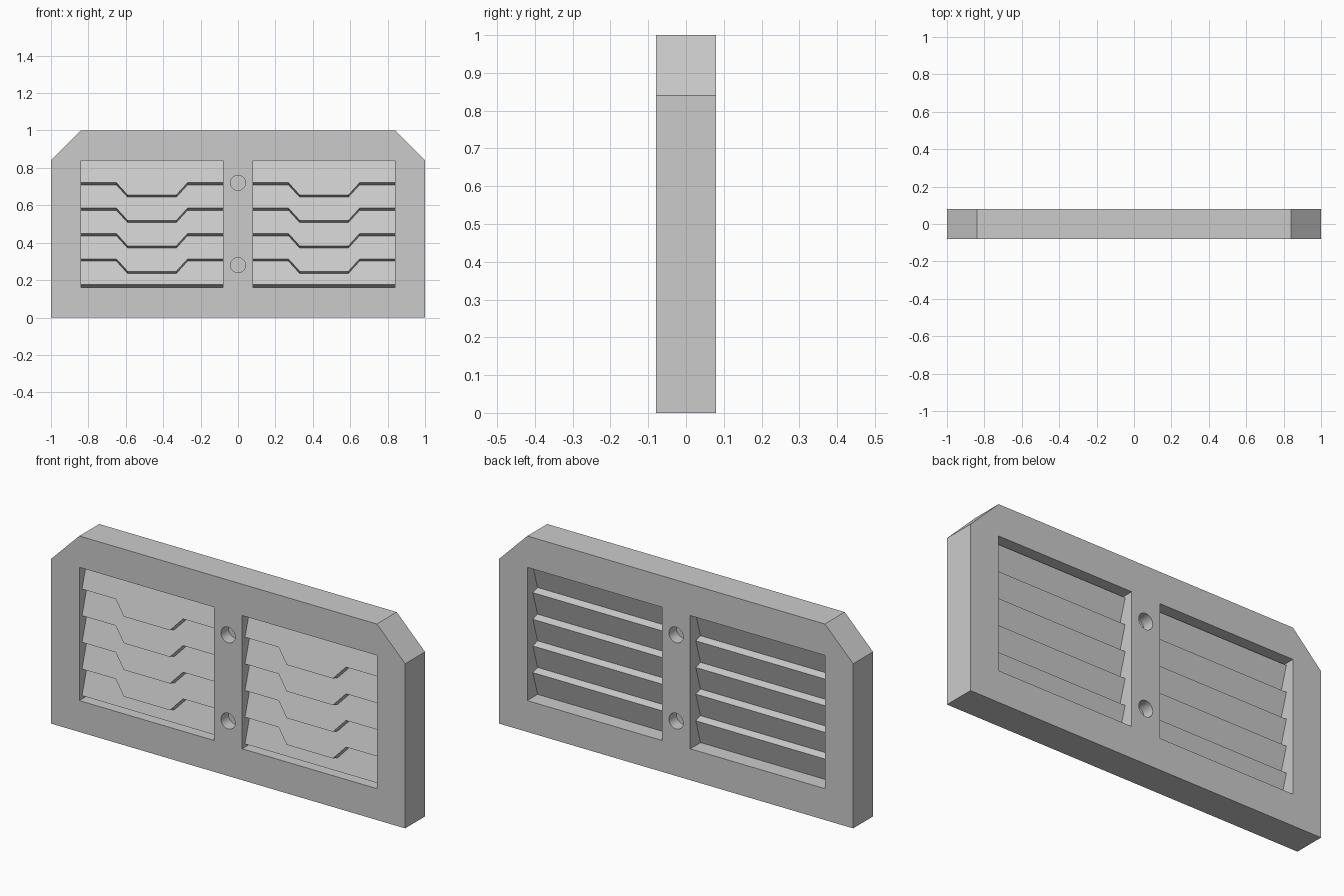
import bpy, bmesh, math
from mathutils import Matrix

cube = bpy.data.objects.get("Cube")
if cube:
    bpy.data.objects.remove(cube, do_unlink=True)

GREY = (0.6, 0.6, 0.6, 1.0)
grey = bpy.data.materials.new("plain grey")
grey.use_nodes = True
grey.diffuse_color = GREY
grey.node_tree.nodes["Principled BSDF"].inputs["Base Color"].default_value = GREY

HALF_DEPTH = 0.08
WIN_IN, WIN_OUT = 0.08, 0.84
WIN_LOW, WIN_HIGH = 0.16, 0.84
SLATS = 5
PITCH = (WIN_HIGH - WIN_LOW) / SLATS
TILT = math.radians(17)


def link(name, bm):
    bmesh.ops.recalc_face_normals(bm, faces=bm.faces)
    mesh = bpy.data.meshes.new(name)
    bm.to_mesh(mesh)
    bm.free()
    obj = bpy.data.objects.new(name, mesh)
    bpy.context.collection.objects.link(obj)
    mesh.materials.append(grey)
    return obj


def prism(bm, outline, y0, y1):
    """Extrude an x-z outline from y0 to y1 and return its vertices."""
    face = bm.faces.new([bm.verts.new((x, y0, z)) for x, z in outline])
    geom = bmesh.ops.extrude_face_region(bm, geom=[face])["geom"]
    new = [v for v in geom if isinstance(v, bmesh.types.BMVert)]
    bmesh.ops.translate(bm, verts=new, vec=(0, y1 - y0, 0))
    return list(face.verts) + new


# Frame plate with two cut upper corners
bm = bmesh.new()
prism(bm, [(-1, 0), (1, 0), (1, 0.84), (0.84, 1), (-0.84, 1), (-1, 0.84)],
      -HALF_DEPTH, HALF_DEPTH)
frame = link("frame", bm)

# Cutter: two window openings, and blind screw holes on both faces
bm = bmesh.new()
for side in (-1, 1):
    a, b = side * WIN_IN, side * WIN_OUT
    prism(bm, [(a, WIN_LOW), (b, WIN_LOW), (b, WIN_HIGH), (a, WIN_HIGH)], -0.2, 0.2)
    for z in (0.28, 0.72):
        ring = [(0.04 * math.cos(i * math.tau / 32), z + 0.04 * math.sin(i * math.tau / 32))
                for i in range(32)]
        prism(bm, ring, side * 0.02, side * 0.2)
cutter = link("frame_cutter", bm)
cutter.hide_render = True
cut = frame.modifiers.new("openings", "BOOLEAN")
cut.object = cutter
cut.solver = "EXACT"
bpy.context.view_layer.objects.active = frame
frame.select_set(True)
bpy.ops.object.modifier_apply(modifier=cut.name)
bpy.data.objects.remove(cutter, do_unlink=True)
bpy.ops.object.shade_smooth_by_angle(angle=math.radians(30))

# Tilted slats; all but the lowest carry a drop tab over the slat below
THICK = 0.06 * math.cos(TILT)
height = 0.126 / math.cos(TILT)
drop = 0.066 / math.cos(TILT)
mid = (WIN_IN + WIN_OUT) / 2
half = (WIN_OUT - WIN_IN) / 2
for side, label in ((-1, "right"), (1, "left")):
    for k in range(SLATS):
        outline = [(half, 0), (half, height), (-half, height), (-half, 0)]
        if k:
            outline += [(-0.19, 0), (-0.13, -drop), (0.13, -drop), (0.19, 0)]
        bm = bmesh.new()
        verts = prism(bm, outline, 0, THICK)
        front_low = WIN_LOW + k * PITCH + THICK * math.sin(TILT)
        place = Matrix.Translation((side * mid, -0.058, front_low)) @ Matrix.Rotation(-TILT, 4, "X")
        bmesh.ops.transform(bm, matrix=place, verts=verts)
        link(f"{label}_slat_{k + 1}", bm)
